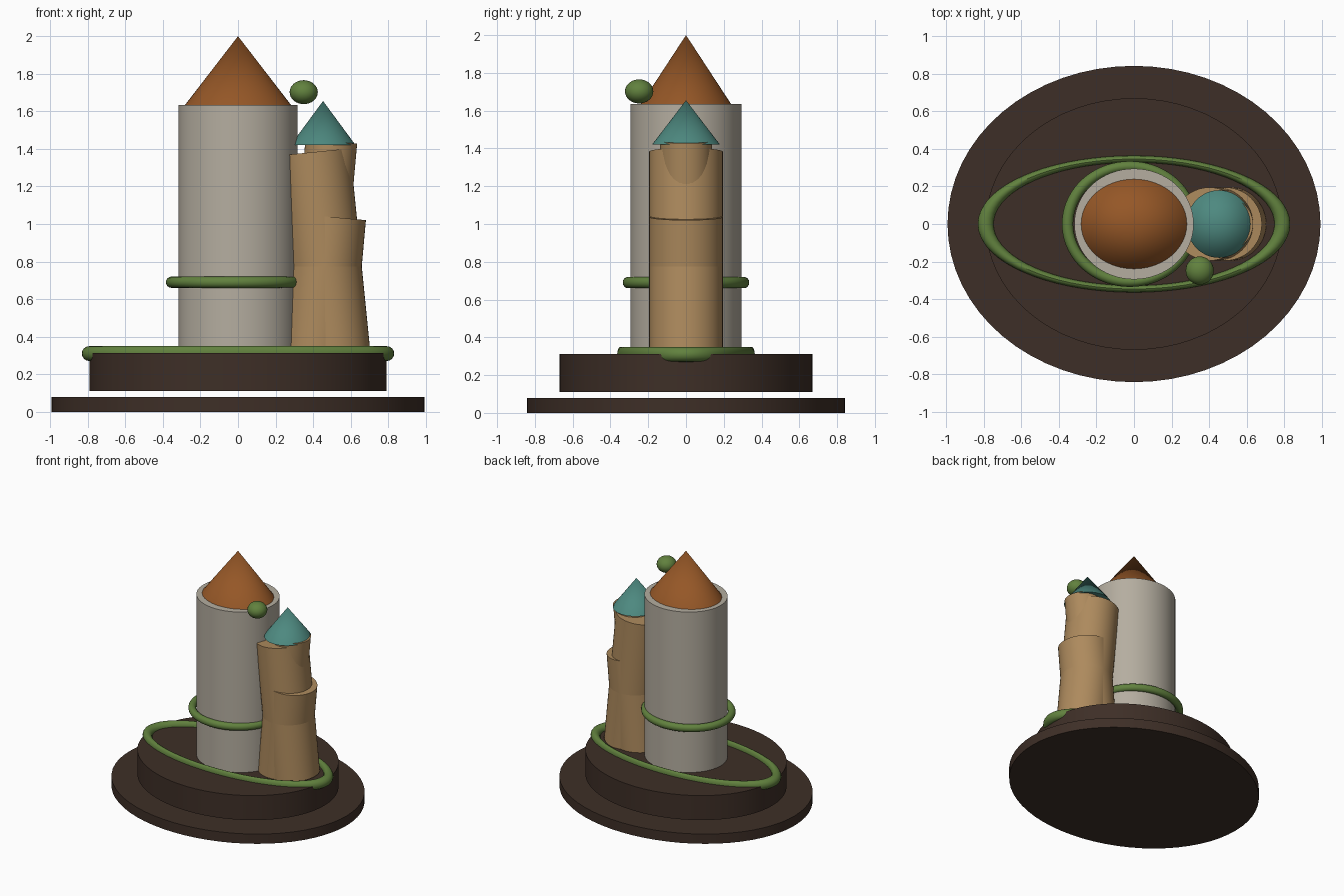
import bpy, math

if "Cube" in bpy.data.objects:
    bpy.data.objects.remove(bpy.data.objects["Cube"])


def material(name, rgb):
    m = bpy.data.materials.new(name)
    m.diffuse_color = (*rgb, 1)
    m.use_nodes = True
    m.node_tree.nodes["Principled BSDF"].inputs["Base Color"].default_value = m.diffuse_color
    return m


EARTH = material("dark earth", (0.048, 0.028, 0.020))
STONE = material("grey stone", (0.46, 0.42, 0.35))
SAND = material("tan stone", (0.42, 0.255, 0.11))
RUST = material("rust roof", (0.30, 0.095, 0.02))
TEAL = material("teal roof", (0.075, 0.25, 0.215))
GREEN = material("vine green", (0.12, 0.22, 0.048))


def finish(name, mat, scale=(1, 1, 1), lean=0):
    o = bpy.context.object
    o.name = name
    o.scale = scale
    o.rotation_euler = (0, lean, 0)
    o.data.materials.append(mat)
    bpy.ops.object.transform_apply(location=False, rotation=True, scale=True)
    bpy.ops.object.shade_smooth_by_angle(angle=math.radians(35))
    return o


def drum(name, mat, rx, ry, z0, z1, x=0.0):
    bpy.ops.mesh.primitive_cylinder_add(vertices=64, radius=1, depth=z1 - z0,
                                        location=(x, 0, (z0 + z1) / 2))
    return finish(name, mat, (rx, ry, 1))


def leaning_drum(name, mat, r, x_top, z_top, length, lean):
    # The top centre is given; the axis leans in the xz plane
    x = x_top - math.sin(lean) * length / 2
    z = z_top - math.cos(lean) * length / 2
    bpy.ops.mesh.primitive_cylinder_add(vertices=48, radius=r, depth=length,
                                        location=(x, 0, z))
    return finish(name, mat, lean=lean)


def roof(name, mat, rx, ry, z0, z1, x=0.0):
    bpy.ops.mesh.primitive_cone_add(vertices=48, radius1=1, radius2=0, depth=z1 - z0,
                                    location=(x, 0, (z0 + z1) / 2))
    return finish(name, mat, (rx, ry, 1))


def ring(name, mat, major, minor, scale, x, z):
    bpy.ops.mesh.primitive_torus_add(major_radius=major, minor_radius=minor,
                                     major_segments=72, minor_segments=16,
                                     location=(x, 0, z))
    return finish(name, mat, scale)


# Stepped oval base
drum("base_plate", EARTH, 0.993, 0.842, 0.0, 0.08)
drum("upper_plinth", EARTH, 0.79, 0.67, 0.11, 0.312)

# Main tower with roof
drum("main_tower", STONE, 0.318, 0.295, 0.30, 1.635)
roof("main_roof", RUST, 0.283, 0.24, 1.633, 2.0)

# Side tower: leaning stone drums that cross each other
leaning_drum("side_tower_tall", SAND, 0.195, 0.402, 1.383, 1.08, -0.10)
leaning_drum("side_tower_short", SAND, 0.195, 0.487, 1.038, 0.74, 0.09)
leaning_drum("side_tower_top", SAND, 0.138, 0.497, 1.44, 0.50, 0.09)

# Teal roofs, the lower one almost swallowed by the tall drum
roof("side_roof", TEAL, 0.173, 0.18, 1.42, 1.655, 0.453)
roof("lower_side_roof", TEAL, 0.173, 0.18, 1.038, 1.27, 0.457)

# Vines
ring("base_vine", GREEN, 0.79, 0.042, (1, 0.438, 0.95), 0, 0.31)
ring("tower_vine", GREEN, 0.332, 0.03, (1, 0.925, 1), -0.022, 0.69)

# Floating leaf ball
bpy.ops.mesh.primitive_uv_sphere_add(segments=32, ring_count=16, radius=0.075,
                                     location=(0.35, -0.248, 1.702))
finish("leaf_ball", GREEN, (1, 1, 0.85))
